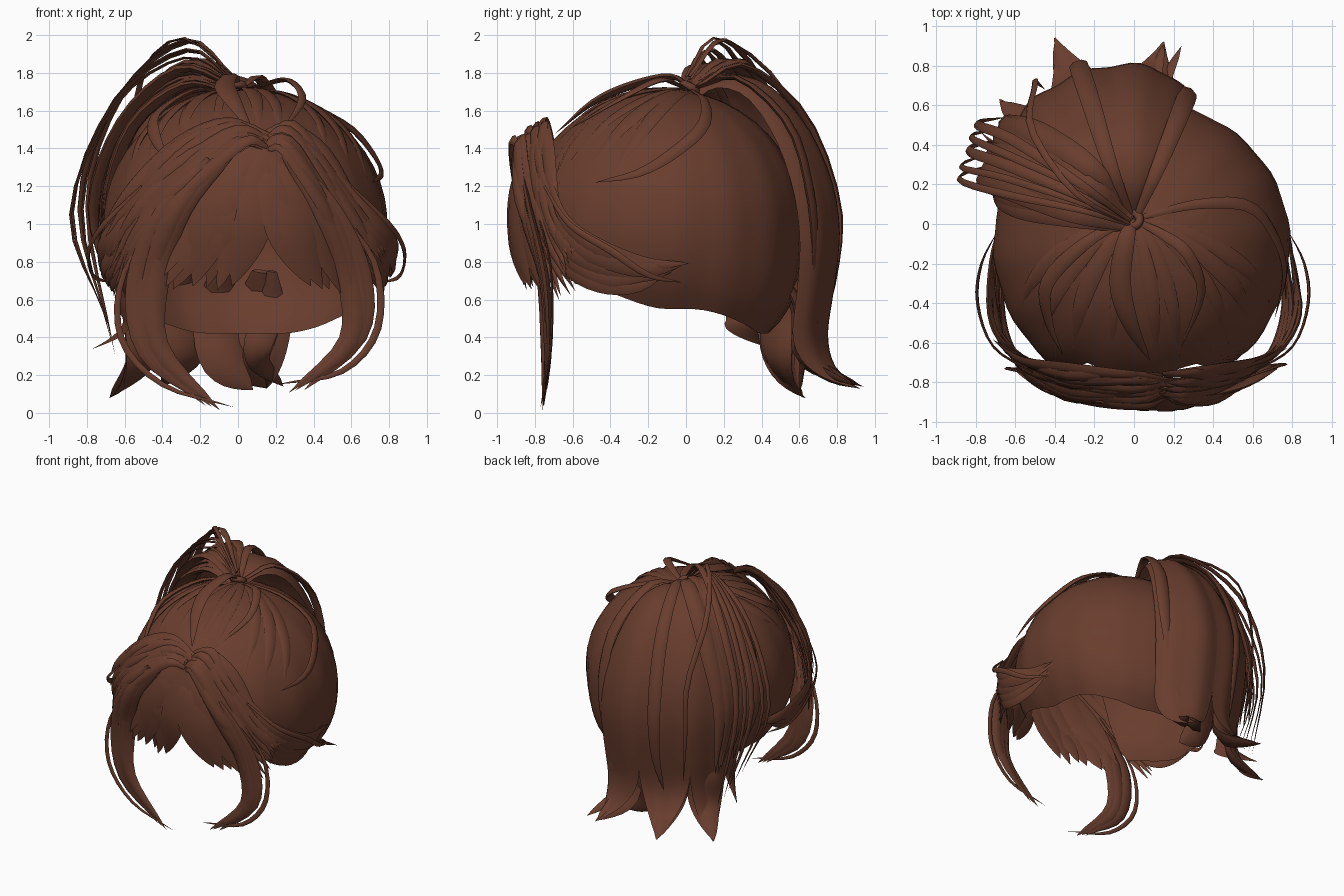
import bpy, bmesh, math, random
from mathutils import Vector

random.seed(4)
brown = bpy.data.materials.new("chestnut_brown")
brown.diffuse_color = (0.14, 0.047, 0.027, 1)

C = Vector((0.04, -0.10, 1.0))      # head centre
R = Vector((0.75, 0.72, 0.71))      # head radii
FRONT = 0.77                        # forward radius of the head
TIE = Vector((0.0, 0.04, 1.70))     # where the hair is gathered


def finish(name, bm):
    bmesh.ops.recalc_face_normals(bm, faces=bm.faces)
    me = bpy.data.meshes.new(name)
    bm.to_mesh(me)
    bm.free()
    me.materials.append(brown)
    ob = bpy.data.objects.new(name, me)
    bpy.context.collection.objects.link(ob)
    bpy.context.view_layer.objects.active = ob
    ob.select_set(True)
    bpy.ops.object.shade_smooth_by_angle(angle=math.radians(60))
    ob.select_set(False)
    return ob


def spline(pts, t):
    """Point on a smooth curve through pts, t from 0 to 1."""
    n = len(pts) - 1
    i = min(int(t * n), n - 1)
    f = t * n - i
    p1, p2 = Vector(pts[i]), Vector(pts[i + 1])
    p0 = Vector(pts[i - 1]) if i else 2 * p1 - p2
    p3 = Vector(pts[i + 2]) if i + 2 <= n else 2 * p2 - p1
    return 0.5 * (2 * p1 + (p2 - p0) * f + (2 * p0 - 5 * p1 + 4 * p2 - p3) * f * f
                  + (3 * p1 - p0 - 3 * p2 + p3) * f ** 3)


def add_strand(bm, pts, width, thick=0.4, root=0.35, fat=0.5, steps=16, sides=6, facing=None):
    """Tapered flat lock along a curve, widest at fat, pointed at the tip."""
    rings = []
    for s in range(steps):
        t = s / steps
        p = spline(pts, t)
        d = (spline(pts, min(t + 0.02, 1)) - spline(pts, max(t - 0.02, 0))).normalized()
        out = Vector(facing) if facing else p - Vector((C.x, C.y, min(p.z, C.z)))
        side = d.cross(out).normalized()
        up = side.cross(d).normalized()
        if t < fat:
            k = root + (1 - root) * math.sin(t / fat * math.pi / 2)
        else:
            k = math.cos((t - fat) / (1 - fat) * math.pi / 2) ** 0.8
        w = width / 2 * k
        rings.append([bm.verts.new(p + side * w * math.cos(a) + up * w * thick * math.sin(a))
                      for a in (math.tau * j / sides for j in range(sides))])
    for a, b in zip(rings, rings[1:]):
        for j in range(sides):
            bm.faces.new((a[j], a[(j + 1) % sides], b[(j + 1) % sides], b[j]))
    bm.faces.new(rings[0])
    tip = bm.verts.new(spline(pts, 1))
    for j in range(sides):
        bm.faces.new((rings[-1][j], rings[-1][(j + 1) % sides], tip))


def lock(name, pts, width, **kw):
    bm = bmesh.new()
    add_strand(bm, pts, width, **kw)
    return finish(name, bm)


def fan(name, a, b, n, width, jitter=0.015, **kw):
    """n strands blended between guide curves a and b."""
    bm = bmesh.new()
    for i in range(n):
        f = i / max(n - 1, 1)
        pts = [Vector(p).lerp(Vector(q), f) + Vector([random.uniform(-jitter, jitter) for _ in "xyz"])
               for p, q in zip(a, b)]
        add_strand(bm, pts, width * random.uniform(0.75, 1.2), **kw)
    return finish(name, bm)


def on_head(x, y, lift=0.0):
    u = ((x - C.x) / R.x) ** 2 + ((y - C.y) / (FRONT if y < C.y else R.y)) ** 2
    return Vector((x, y, C.z + R.z * math.sqrt(max(0.02, 1 - u)) + lift))


def smooth(a, b, v):
    v = min(max((v - a) / (b - a), 0), 1)
    return v * v * (3 - 2 * v)


# scalp cap, raised over the face, fuller and lowest at the nape
bm = bmesh.new()
SEG, ROWS = 72, 18
rows = []
for r in range(1, ROWS + 1):
    row = []
    for s in range(SEG):
        th = math.tau * s / SEG
        off = abs((math.degrees(th) + 180) % 360 - 180)     # 0 = front
        rim = 1.36 - 0.68 * smooth(24, 46, off) - 0.13 * smooth(46, 90, off) - 0.13 * smooth(102, 160, off)
        ph = math.acos((rim - C.z) / R.z) * r / ROWS
        e = 2 + (0.8 * smooth(95, 150, off) if math.cos(ph) < 0 else 0)
        k = (1 - abs(math.cos(ph)) ** e) ** (1 / e) * (1 + 0.006 * math.sin(th * 16))
        ry = FRONT if math.cos(th) > 0 else R.y
        row.append(bm.verts.new((C.x + R.x * k * math.sin(th), C.y - ry * k * math.cos(th),
                                 C.z + R.z * math.cos(ph))))
    rows.append(row)
top = bm.verts.new((C.x, C.y, C.z + R.z))
for s in range(SEG):
    n = (s + 1) % SEG
    bm.faces.new((top, rows[0][s], rows[0][n]))
    for a, b in zip(rows, rows[1:]):
        bm.faces.new((a[s], b[s], b[n], a[n]))
finish("scalp_cap", bm)

# ponytail sheets sweeping over the back, each drawn out to a pointed tip
prof = [(0.03, 0, 1.70), (0.2, 0, 1.78), (0.42, 0, 1.73), (0.62, 0, 1.52),
        (0.75, 0, 1.25), (0.80, 0, 1.0), (0.79, 0, 0.78), (0.755, 0, 0.55)]


def shell_point(f, t):
    al = math.radians(-27 + 98 * f)
    edge = abs(2 * f - 1) ** 4
    p = spline(prof, t)
    r = p.x * (1 - 0.17 * edge) * (1 + 0.012 * math.sin(f * 30))
    z = p.z + 0.05 * f * math.sin(math.pi * t) - 0.06 * edge
    return Vector((TIE.x - r * math.sin(al), TIE.y + r * math.cos(al) - 0.03, z))


lobes = [(0.0, 0.36, (0.15, 0.92, 0.13)), (0.36, 0.66, (-0.40, 0.94, 0.14)),
         (0.66, 0.87, (-0.68, 0.63, 0.08)), (0.87, 1.0, (-0.77, 0.46, 0.34))]
bm = bmesh.new()
for f0, f1, tip in lobes:
    base = shell_point((f0 + f1) / 2, 1)
    bend = Vector((base.x * 0.9, base.y - 0.06, tip[2] + 0.10))
    grid = []
    for i in range(11):
        f = f0 + (f1 - f0) * i / 10
        col = [shell_point(f, j / 20) for j in range(21)]
        off = col[-1] - base
        for j in range(1, 11):
            s = j / 10
            mid = base * (1 - s) ** 2 + bend * 2 * s * (1 - s) + Vector(tip) * s * s
            col.append(mid + off * max(1 - s ** 1.6, 0.02))
        grid.append([bm.verts.new(p) for p in col])
    for a, b in zip(grid, grid[1:]):
        for j in range(len(a) - 1):
            bm.faces.new((a[j], a[j + 1], b[j + 1], b[j]))
finish("ponytail_sheets", bm)

# thick inner locks filling the ponytail ends
tails = [((0.12, 0.52, 0.75), (0.11, 0.66, 0.55), (0.05, 0.67, 0.28), (0.15, 0.91, 0.13), 0.26),
         ((0.18, 0.50, 0.75), (0.17, 0.60, 0.55), (0.10, 0.60, 0.3), (0.24, 0.90, 0.14), 0.16),
         ((-0.10, 0.52, 0.75), (-0.10, 0.64, 0.55), (-0.08, 0.60, 0.28), (0.08, 0.60, 0.12), 0.28),
         ((-0.28, 0.50, 0.75), (-0.31, 0.62, 0.55), (-0.29, 0.65, 0.28), (-0.40, 0.93, 0.14), 0.28),
         ((-0.42, 0.40, 0.75), (-0.50, 0.48, 0.55), (-0.51, 0.49, 0.28), (-0.68, 0.62, 0.08), 0.26)]
for i, (a, b, c, d, w) in enumerate(tails):
    lock(f"ponytail_end_{i + 1}", (a, b, c, d), w, thick=0.35, fat=0.45)

# raised strands lying over the ponytail
lock("ponytail_ridge_left", [(-0.02, 0.05, 1.72), (-0.12, 0.3, 1.84), (-0.22, 0.62, 1.58),
                             (-0.28, 0.80, 1.1), (-0.28, 0.78, 0.7), (-0.3, 0.7, 0.4)], 0.10)
lock("ponytail_ridge_right", [(0.02, 0.05, 1.72), (0.12, 0.28, 1.77), (0.23, 0.55, 1.52),
                              (0.27, 0.66, 1.15), (0.24, 0.68, 0.8), (0.17, 0.66, 0.4)], 0.10)
fan("ponytail_left_sweep",
    [(-0.03, 0.0, 1.74), (-0.3, 0.08, 1.82), (-0.62, 0.18, 1.53), (-0.76, 0.24, 1.1), (-0.66, 0.3, 0.65)],
    [(-0.03, 0.05, 1.74), (-0.22, 0.28, 1.86), (-0.50, 0.46, 1.58), (-0.65, 0.53, 1.1), (-0.62, 0.52, 0.55)],
    8, 0.13)
fan("ponytail_under_sweep",
    [(-0.04, -0.01, 1.71), (-0.28, 0.04, 1.72), (-0.55, 0.10, 1.50), (-0.69, 0.14, 1.1), (-0.63, 0.22, 0.7)],
    [(-0.03, 0.0, 1.73), (-0.28, 0.12, 1.79), (-0.58, 0.24, 1.52), (-0.72, 0.30, 1.1), (-0.64, 0.34, 0.6)],
    5, 0.12)
fan("ponytail_flyaways",
    [(-0.03, 0.0, 1.75), (-0.28, 0.08, 1.88), (-0.66, 0.16, 1.64), (-0.89, 0.22, 1.05), (-0.70, 0.30, 0.5)],
    [(-0.03, 0.02, 1.78), (-0.27, 0.20, 1.985), (-0.62, 0.42, 1.68), (-0.80, 0.51, 1.1), (-0.64, 0.55, 0.3)],
    5, 0.05, jitter=0.012)
lock("ponytail_high_arc", [(-0.02, 0.0, 1.78), (-0.3, 0.16, 1.985), (-0.52, 0.48, 1.76),
                           (-0.5, 0.70, 1.3), (-0.5, 0.72, 0.9), (-0.45, 0.68, 0.5)], 0.04)

# gathered knot and the short loops around it
bpy.ops.mesh.primitive_torus_add(major_radius=0.04, minor_radius=0.022, major_segments=16,
                                 minor_segments=8, location=(-0.01, 0.02, 1.72), rotation=(-0.5, -0.2, 0))
knot = bpy.context.object
knot.name = "hair_knot"
knot.data.materials.append(brown)
bpy.ops.object.shade_smooth_by_angle(angle=math.radians(60))
lock("knot_loop_front", [(0.0, 0.02, 1.72), (-0.04, -0.08, 1.78), (-0.07, -0.3, 1.73), (-0.02, -0.5, 1.64),
                         (0.08, -0.69, 1.48)], 0.11)
lock("knot_loop_right", [(0.0, 0.02, 1.70), (0.14, -0.05, 1.74), (0.27, -0.15, 1.76), (0.34, -0.35, 1.66),
                         (0.24, -0.62, 1.50)], 0.06)

# combed strands radiating over the cap
bm = bmesh.new()
ends = [(-0.50, -0.42), (-0.42, -0.62), (-0.27, -0.64), (-0.1, -0.68), (0.10, -0.69), (0.2, -0.67),
        (0.42, -0.61), (0.52, -0.52), (0.60, -0.40)]
for x, y in ends:
    pts = [on_head(TIE.x + (x * 1.15 - TIE.x) * math.sin(t * 1.45) ** 0.9, TIE.y + (y - TIE.y) * t ** 1.15, 0.006)
           for t in (0.02, 0.25, 0.5, 0.75, 1)]
    add_strand(bm, pts, random.uniform(0.05, 0.1), thick=0.3)
finish("combed_strands", bm)
lock("side_strand_right", [(0.02, 0.03, 1.71), (0.32, 0.10, 1.65), (0.58, 0.09, 1.52), (0.71, -0.06, 1.38),
                           (0.76, -0.25, 1.27), (0.71, -0.48, 1.22)], 0.07)
lock("side_strand_left", [(-0.02, 0.03, 1.71), (-0.25, -0.1, 1.70), (-0.44, -0.3, 1.57), (-0.43, -0.5, 1.44),
                          (-0.36, -0.66, 1.34)], 0.08)

# fringe parted off centre, opening downwards
root = (0.15, -0.84, 1.43)
fan("fringe_left", [root, (0.11, -0.92, 1.2), (0.06, -0.92, 0.95), (-0.03, -0.86, 0.66)],
    [root, (-0.06, -0.88, 1.24), (-0.28, -0.84, 1.0), (-0.48, -0.74, 0.66)], 7, 0.19, thick=0.15, fat=0.6)
fan("fringe_right", [root, (0.20, -0.92, 1.2), (0.26, -0.92, 0.95), (0.38, -0.84, 0.66)],
    [root, (0.32, -0.88, 1.2), (0.46, -0.82, 0.95), (0.60, -0.73, 0.62)], 5, 0.17, thick=0.15, fat=0.6)

# broad bands sweeping from the parting to both temples
fan("front_band_left",
    [(0.16, -0.77, 1.47), (-0.05, -0.75, 1.54), (-0.32, -0.74, 1.42), (-0.55, -0.69, 1.2), (-0.70, -0.58, 0.98)],
    [(0.15, -0.87, 1.40), (0.02, -0.91, 1.42), (-0.28, -0.89, 1.18), (-0.52, -0.77, 0.92), (-0.66, -0.6, 0.62)],
    12, 0.09, thick=0.45)
fan("front_band_right",
    [(0.14, -0.77, 1.47), (0.28, -0.75, 1.52), (0.46, -0.74, 1.36), (0.64, -0.69, 1.1), (0.79, -0.60, 0.86)],
    [(0.15, -0.87, 1.40), (0.25, -0.91, 1.40), (0.42, -0.87, 1.12), (0.57, -0.77, 0.85), (0.70, -0.66, 0.60)],
    11, 0.09, thick=0.45)

# long curved locks framing the face
front = (0, -1, 0)
fan("face_lock_left",
    [(-0.05, -0.92, 1.36), (-0.30, -0.88, 1.08), (-0.43, -0.78, 0.75), (-0.42, -0.75, 0.35), (-0.10, -0.765, 0.01)],
    [(-0.15, -0.90, 1.34), (-0.40, -0.85, 1.05), (-0.53, -0.75, 0.7), (-0.48, -0.73, 0.32), (-0.20, -0.75, 0.06)],
    4, 0.13, jitter=0.008, fat=0.55, facing=front)
fan("face_lock_right",
    [(0.25, -0.90, 1.36), (0.44, -0.86, 1.05), (0.57, -0.77, 0.72), (0.57, -0.74, 0.38), (0.27, -0.75, 0.10)],
    [(0.32, -0.88, 1.34), (0.52, -0.82, 1.05), (0.65, -0.74, 0.72), (0.64, -0.72, 0.4), (0.38, -0.73, 0.14)],
    4, 0.13, jitter=0.008, fat=0.55, facing=front)
lock("wisp_left", [(-0.35, -0.8, 1.1), (-0.60, -0.74, 0.75), (-0.62, -0.73, 0.4), (-0.4, -0.75, 0.15),
                   (-0.02, -0.77, 0.03)], 0.035, facing=front)
lock("wisp_right", [(0.5, -0.8, 1.1), (0.72, -0.72, 0.8), (0.74, -0.71, 0.45), (0.55, -0.73, 0.22),
                    (0.2, -0.75, 0.15)], 0.04, facing=front)

# locks wrapping back over the ears, the same on both sides
for side, sx, dx in (("right", 1, 0.0), ("left", -1, -0.09)):
    def flip(*pts):
        return [(sx * (x + dx), y, z) for x, y, z in pts]
    fan("ear_wrap_" + side,
        flip((0.55, -0.74, 1.25), (0.73, -0.63, 1.0), (0.82, -0.45, 0.87), (0.81, -0.2, 0.80), (0.77, 0.02, 0.79)),
        flip((0.60, -0.72, 0.95), (0.71, -0.62, 0.78), (0.76, -0.45, 0.70), (0.76, -0.25, 0.69), (0.74, -0.08, 0.76)),
        5, 0.11, thick=0.3)
    lock("ear_wisp_" + side, flip((0.6, -0.75, 1.2), (0.8, -0.62, 1.0), (0.88, -0.4, 0.86), (0.86, -0.2, 0.73),
                                  (0.77, -0.02, 0.69)), 0.04)
